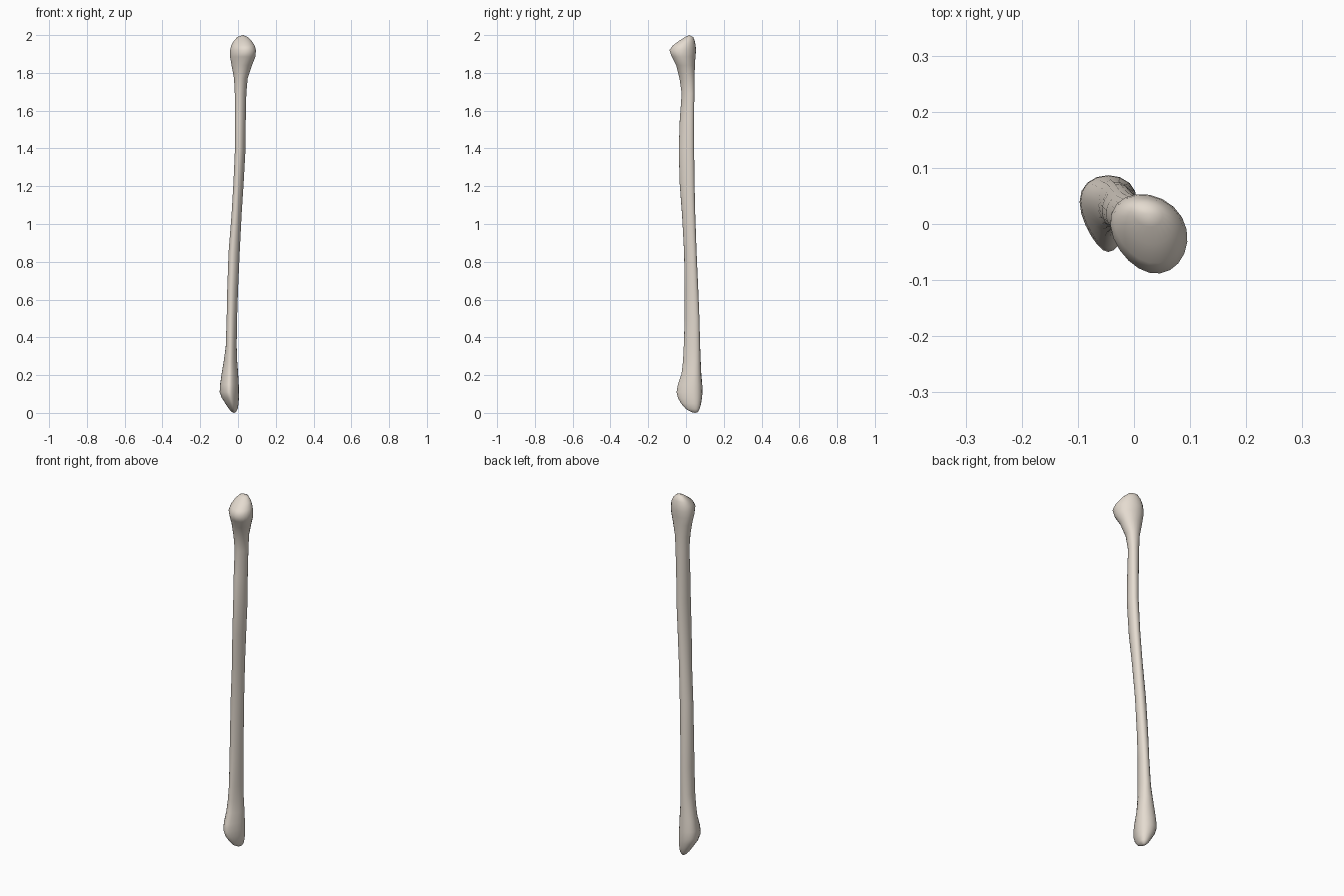
import bpy, bmesh, math

SIDES = 20

# Cross-sections from bottom to top: z, x min, x max, y min, y max
SECTIONS = [
    (0.004, -0.032, -0.012, 0.030, 0.062),
    (0.020, -0.047, -0.002, 0.000, 0.072),
    (0.050, -0.067, 0.003, -0.026, 0.080),
    (0.080, -0.086, 0.005, -0.043, 0.085),
    (0.110, -0.097, 0.005, -0.050, 0.087),
    (0.150, -0.095, 0.004, -0.043, 0.086),
    (0.205, -0.087, 0.001, -0.024, 0.081),
    (0.270, -0.076, -0.004, -0.016, 0.078),
    (0.350, -0.065, -0.007, -0.012, 0.075),
    (0.500, -0.060, -0.005, -0.007, 0.071),
    (0.650, -0.057, 0.000, -0.007, 0.065),
    (0.850, -0.050, 0.009, -0.010, 0.056),
    (1.050, -0.034, 0.019, -0.021, 0.049),
    (1.220, -0.024, 0.030, -0.034, 0.045),
    (1.400, -0.016, 0.040, -0.038, 0.043),
    (1.550, -0.016, 0.041, -0.033, 0.043),
    (1.690, -0.017, 0.044, -0.023, 0.044),
    (1.770, -0.021, 0.051, -0.034, 0.045),
    (1.840, -0.034, 0.074, -0.052, 0.047),
    (1.885, -0.042, 0.092, -0.075, 0.050),
    (1.920, -0.042, 0.095, -0.088, 0.053),
    (1.945, -0.036, 0.088, -0.070, 0.051),
    (1.970, -0.022, 0.072, -0.036, 0.046),
    (1.990, -0.003, 0.051, -0.005, 0.038),
]


def smooth(a, b, v):
    t = max(0.0, min(1.0, (v - a) / (b - a)))
    return t * t * (3 - 2 * t)


def ring(z, x0, x1, y0, y1):
    """Skewed, tapered oval fitted exactly into its bounds."""
    ankle = 1 - smooth(0.15, 0.5, z)
    head = smooth(1.7, 1.9, z)
    skew = 0.25 * (1 - head) * (1 - ankle) - 0.2 * head
    taper = 0.1 + 0.28 * ankle
    pts = []
    for i in range(SIDES):
        t = math.tau * i / SIDES
        y = math.sin(t + math.asin(skew))
        pts.append((math.cos(t) * (1 + taper * y), y))
    xs, ys = zip(*pts)
    fit = lambda v, vs, lo, hi: lo + (v - min(vs)) / (max(vs) - min(vs)) * (hi - lo)
    return [(fit(x, xs, x0, x1), fit(y, ys, y0, y1), z) for x, y in pts]


# Long bone: lofted shaft with swollen head and pointed lower end
bm = bmesh.new()
rings = [[bm.verts.new(p) for p in ring(*s)] for s in SECTIONS]
for lo, hi in zip(rings, rings[1:]):
    for i in range(SIDES):
        j = (i + 1) % SIDES
        bm.faces.new((lo[i], lo[j], hi[j], hi[i]))

# Rounded tips
for loop, tip in ((rings[0], (-0.021, 0.048, 0.0)), (rings[-1], (0.026, 0.018, 2.0))):
    v = bm.verts.new(tip)
    for i in range(SIDES):
        bm.faces.new((loop[i], loop[(i + 1) % SIDES], v))
bmesh.ops.recalc_face_normals(bm, faces=bm.faces)
for f in bm.faces:
    f.smooth = True

mesh = bpy.data.meshes.new("long_bone")
bm.to_mesh(mesh)
bm.free()
bone = bpy.data.objects.new("long_bone", mesh)
bpy.context.collection.objects.link(bone)

# Pale bone colour
mat = bpy.data.materials.new("bone")
mat.diffuse_color = (0.78, 0.71, 0.63, 1)
mesh.materials.append(mat)
